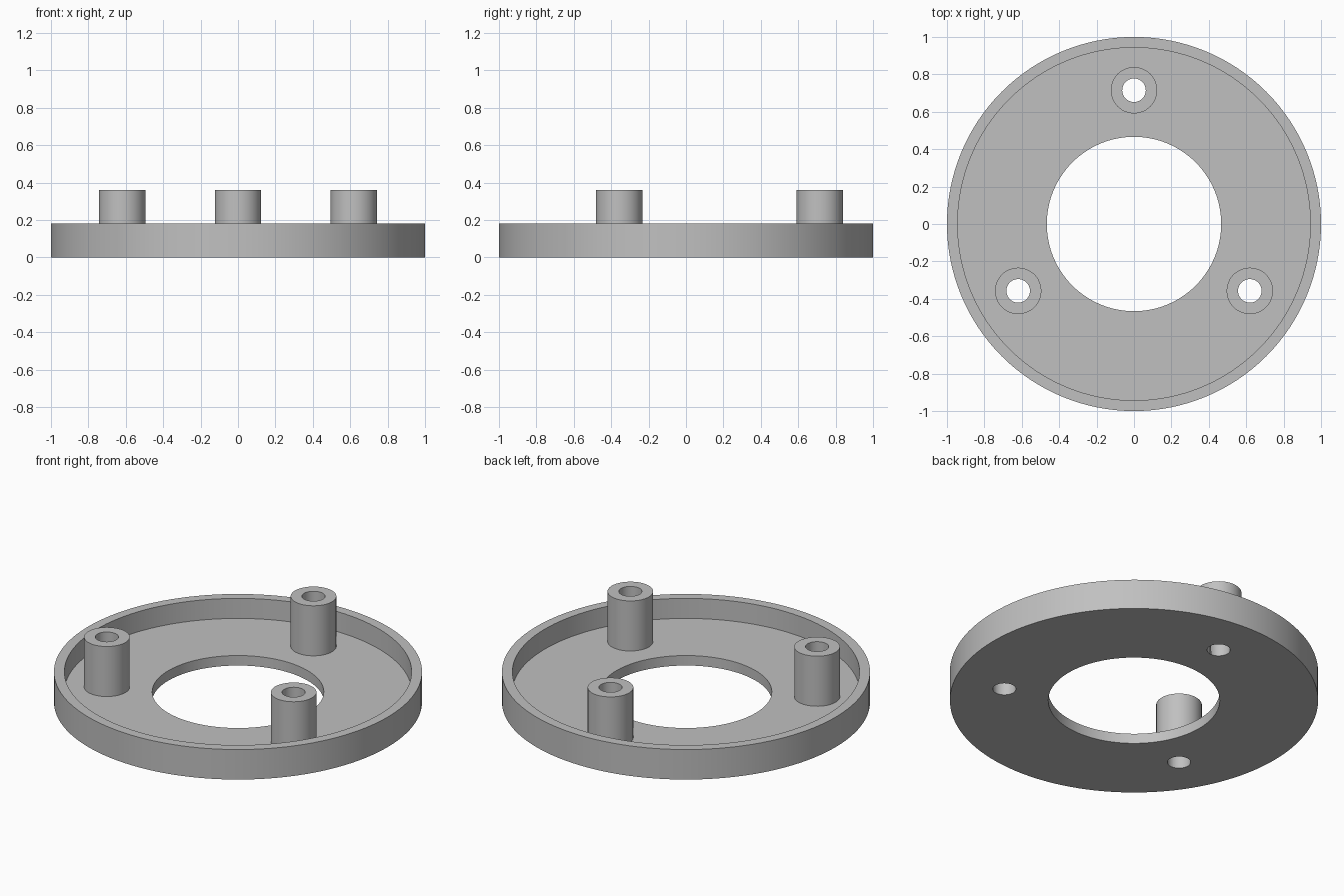
import bpy, bmesh, math

if "Cube" in bpy.data.objects:
    bpy.data.objects.remove(bpy.data.objects["Cube"])

SEG_TRAY, SEG_POST = 128, 48
POST_RING, POST_R, BORE_R = 0.715, 0.124, 0.063
FLOOR_Z, RIM_Z, POST_Z = 0.06, 0.18, 0.36

grey = bpy.data.materials.new("plain grey")
grey.diffuse_color = (0.53, 0.53, 0.53, 1)
grey.use_nodes = True
grey.node_tree.nodes["Principled BSDF"].inputs["Base Color"].default_value = grey.diffuse_color


def lathe(name, profile, seg, loc=(0, 0, 0)):
    """Revolve a closed (radius, z) profile around z."""
    bm = bmesh.new()
    rings = []
    for i in range(seg):
        a = 2 * math.pi * i / seg
        rings.append([bm.verts.new((r * math.cos(a), r * math.sin(a), z)) for r, z in profile])
    n = len(profile)
    for i in range(seg):
        p, q = rings[i], rings[(i + 1) % seg]
        for j in range(n):
            k = (j + 1) % n
            bm.faces.new((p[j], q[j], q[k], p[k]))
    bmesh.ops.recalc_face_normals(bm, faces=bm.faces)
    return finish(name, bm, loc)


def finish(name, bm, loc):
    me = bpy.data.meshes.new(name)
    bm.to_mesh(me)
    bm.free()
    me.materials.append(grey)
    ob = bpy.data.objects.new(name, me)
    ob.location = loc
    bpy.context.collection.objects.link(ob)
    return ob


def cylinder(name, r, z0, z1, loc):
    bm = bmesh.new()
    bmesh.ops.create_cone(bm, cap_ends=True, segments=SEG_POST, radius1=r, radius2=r, depth=z1 - z0)
    bmesh.ops.translate(bm, verts=bm.verts, vec=(0, 0, (z0 + z1) / 2))
    return finish(name, bm, loc)


def smooth(ob):
    bpy.ops.object.select_all(action='DESELECT')
    ob.select_set(True)
    bpy.context.view_layer.objects.active = ob
    bpy.ops.object.shade_smooth_by_angle(angle=math.radians(30))


# Round tray: flat floor with a large centre opening and a thin raised rim
tray = lathe("tray", [(0.466, 0), (1, 0), (1, RIM_Z), (0.943, RIM_Z),
                      (0.943, FLOOR_Z), (0.466, FLOOR_Z)], SEG_TRAY)

for i in range(3):
    a = math.radians(90 + 120 * i)
    loc = (POST_RING * math.cos(a), POST_RING * math.sin(a), 0)
    # Hollow standoff post on the floor
    post = lathe(f"post_{i + 1}", [(BORE_R, FLOOR_Z), (POST_R, FLOOR_Z),
                                   (POST_R, POST_Z), (BORE_R, POST_Z)], SEG_POST, loc)
    smooth(post)
    # Screw hole continuing through the floor
    drill = cylinder("drill", BORE_R, -0.1, 0.3, loc)
    drill.hide_render = True
    bpy.context.view_layer.objects.active = tray
    mod = tray.modifiers.new("screw_hole", 'BOOLEAN')
    mod.operation, mod.solver, mod.object = 'DIFFERENCE', 'EXACT', drill
    bpy.ops.object.modifier_apply(modifier=mod.name)
    bpy.data.objects.remove(drill)

smooth(tray)
